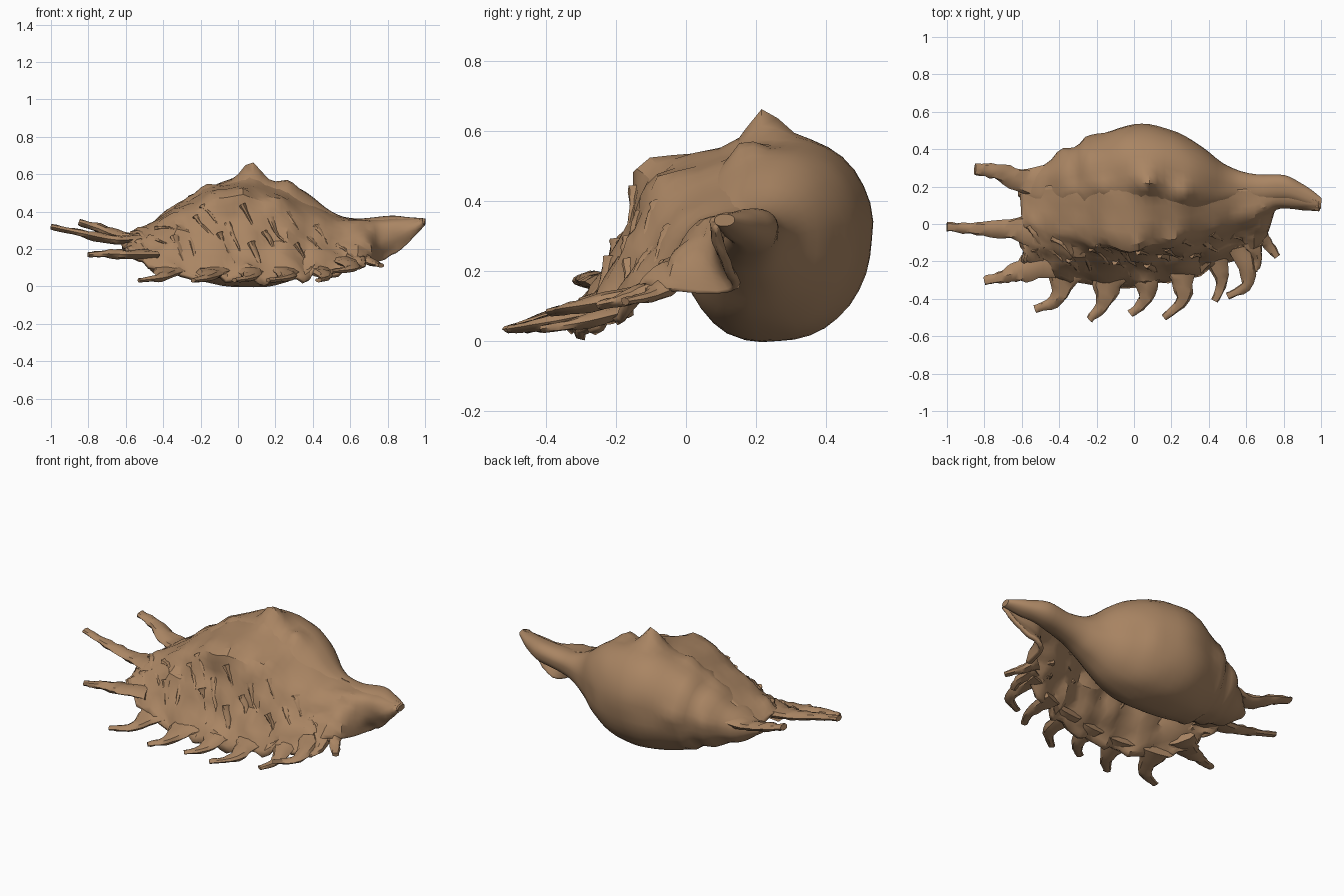
import bpy, bmesh, math, random
from mathutils import Vector, noise

random.seed(4)
cube = bpy.data.objects.get("Cube")
if cube:
    bpy.data.objects.remove(cube)

shell_brown = bpy.data.materials.new("shell brown")
shell_brown.use_nodes = True
shell_brown.diffuse_color = (0.40, 0.235, 0.125, 1)
shell_brown.node_tree.nodes["Principled BSDF"].inputs["Base Color"].default_value = shell_brown.diffuse_color


def smooth_rows(rows, steps):
    """Resample rows of numbers with a smooth curve through every row."""
    out = []
    last = len(rows) - 1
    for i in range(last):
        before, a, b, after = rows[max(i - 1, 0)], rows[i], rows[i + 1], rows[min(i + 2, last)]
        for s in range(steps):
            t = s / steps
            out.append([
                q + 0.5 * t * ((r - p) + t * (2 * p - 5 * q + 4 * r - w + t * (3 * (q - r) + w - p)))
                for p, q, r, w in zip(before, a, b, after)])
    out.append(list(rows[last]))
    return out


def loft(name, rings, closed, angle):
    """Join rows of points with quads; closed rows get end caps."""
    bm = bmesh.new()
    grid = [[bm.verts.new(point) for point in ring] for ring in rings]
    count = len(grid[0])
    for low, high in zip(grid, grid[1:]):
        for j in range(count if closed else count - 1):
            k = (j + 1) % count
            bm.faces.new((low[j], low[k], high[k], high[j]))
    if closed:
        bm.faces.new(grid[0])
        bm.faces.new(grid[-1])
    bmesh.ops.recalc_face_normals(bm, faces=bm.faces)
    mesh = bpy.data.meshes.new(name)
    bm.to_mesh(mesh)
    bm.free()
    mesh.materials.append(shell_brown)
    obj = bpy.data.objects.new(name, mesh)
    bpy.context.collection.objects.link(obj)
    bpy.ops.object.select_all(action="DESELECT")
    obj.select_set(True)
    bpy.context.view_layer.objects.active = obj
    bpy.ops.object.shade_smooth_by_angle(angle=math.radians(angle))
    return obj


# Rounded knobs along the shoulder: centre, push, width
knobs = [
    ((.07, .22, .58), (0, 0, .095), .065),
    ((.27, .17, .55), (0, -.01, .04), .05),
    ((-.18, .19, .52), (0, 0, .03), .05),
    ((-.32, .17, .44), (0, 0, .025), .04),
    ((-.02, -.09, .48), (0, -.045, .025), .06),
    ((.2, -.04, .42), (0, -.03, .03), .05),
    ((-.23, .46, .3), (0, .025, 0), .06),
    ((-.4, .37, .28), (0, .02, 0), .05),
]


def add_knobs(point):
    moved = point.copy()
    for centre, push, width in knobs:
        distance = (point - Vector(centre)).length
        moved += Vector(push) * math.exp(-(distance / width) ** 2)
    return moved


# Body whorl tapering into the spire and the canal: x, front, back, bottom, top
body_sections = [
    (-.62, .15, .2, .2, .24),
    (-.5, .06, .3, .13, .32),
    (-.35, .03, .4, .08, .42),
    (-.2, .01, .465, .03, .51),
    (0, 0, .53, 0, .575),
    (.2, 0, .5, .01, .56),
    (.35, .03, .42, .06, .51),
    (.5, .08, .31, .16, .4),
    (.62, .1, .27, .22, .365),
    (.8, .12, .26, .26, .375),
    (.91, .1, .21, .29, .37),
    (1, .08, .14, .33, .365),
]
rings = []
for x, front, back, bottom, top in smooth_rows(body_sections, 5):
    # Stepped sutures on the spire
    step = 1 + (.05 * math.sin(x * 45) if x < -.25 else 0)
    ring = []
    for j in range(36):
        a = math.tau * j / 36
        # Fuller towards the upper back and the lower front
        full = 1 + .08 * max(0, math.sin(2 * a))
        point = Vector((x, (front + back) / 2 + (back - front) / 2 * step * full * math.cos(a),
                        (bottom + top) / 2 + (top - bottom) / 2 * step * full * math.sin(a)))
        point = add_knobs(point)
        ring.append(point + noise.noise_vector(point * 9) * .005)
    rings.append(ring)
loft("body_whorl", rings, True, 40)

# Flared outer lip: x, then y and z from the crest down to the free edge
lip_sections = [
    (-.6, .19, .23, .05, .25, -.07, .23, -.19, .19),
    (-.5, .2, .3, 0, .3, -.13, .24, -.25, .13),
    (-.3, .22, .43, -.03, .4, -.16, .28, -.31, .06),
    (-.1, .24, .53, -.07, .48, -.17, .28, -.33, .04),
    (.1, .25, .55, -.07, .48, -.17, .26, -.32, .03),
    (.3, .23, .51, -.04, .4, -.15, .24, -.27, .04),
    (.5, .19, .38, .03, .34, -.08, .22, -.2, .07),
    (.67, .19, .345, .07, .33, -.02, .24, -.12, .14),
    (.76, .19, .35, .11, .33, .09, .24, .13, .14),
    (.87, .17, .355, .11, .34, .09, .28, .12, .2),
    (.99, .12, .355, .1, .35, .08, .34, .09, .33),
]
lip_rings = []
for row in smooth_rows(lip_sections, 5):
    x = row[0]
    profile = smooth_rows(list(zip(row[1::2], row[2::2])), 6)
    ring = []
    for j, (y, z) in enumerate(profile):
        point = add_knobs(Vector((x, y, z)))
        # Rough, ribbed growth that strengthens towards the edge
        fade = min(1, 1.5 * j / (len(profile) - 1)) * (1 if x < .7 else .3)
        point += noise.noise_vector(point * 11) * .028 * fade
        point.z += .012 * fade * math.sin(x * 32) + random.uniform(-.01, .01) * fade
        ring.append(point)
    lip_rings.append(ring)
lip = loft("outer_lip", lip_rings, False, 28)
thickness = lip.modifiers.new("thickness", "SOLIDIFY")
thickness.thickness = .025
thickness.offset = 0


def spine(name, path, width, tip_width):
    """Flattened finger with a broad root that narrows quickly."""
    points = [Vector(p) for p in smooth_rows(path, 5)]
    last = len(points) - 1
    rings = []
    for i, point in enumerate(points):
        t = i / last
        along = (points[min(i + 1, last)] - points[max(i - 1, 0)]).normalized()
        side = along.cross(Vector((0, 0, 1))).normalized()
        up = side.cross(along)
        half = tip_width + (width - tip_width) * (1 - t) ** 2
        thick = min(half * .6, .025)
        ring = []
        for j in range(8):
            a = math.tau * j / 8
            offset = side * half * math.cos(a) + up * thick * math.sin(a)
            ring.append(point + offset * random.uniform(.82, 1.18))
        rings.append(ring)
    loft(name, rings, True, 35)


# Long spines at the spire end
spine("spire_spine_back", [(-.4, .22, .3), (-.58, .23, .265), (-.74, .28, .31), (-.85, .29, .345)], .13, .03)
spine("spire_spine_middle", [(-.5, -.03, .255), (-.66, -.025, .25), (-.84, -.025, .285), (-1, -.015, .32)], .1, .024)
spine("spire_spine_front", [(-.46, -.19, .17), (-.6, -.25, .17), (-.7, -.28, .175), (-.8, -.305, .17)], .11, .024)

# Hooked spines along the lip: root, bend and tip in plan, root width
edge_spines = [
    ((-.37, -.25), (-.41, -.4), (-.53, -.455), .1),
    ((-.14, -.28), (-.16, -.42), (-.24, -.51), .1),
    ((.06, -.27), (.06, -.4), (-.02, -.48), .09),
    ((.25, -.23), (.26, -.4), (.16, -.5), .09),
    ((.43, -.17), (.47, -.31), (.43, -.41), .07),
    ((.57, -.12), (.61, -.31), (.5, -.385), .07),
    ((.62, -.09), (.66, -.18), (.64, -.25), .06),
    ((.65, -.04), (.71, -.1), (.765, -.175), .07),
]
for n, (root, bend, tip, width) in enumerate(edge_spines):
    lift = .08 * max(0, (root[0] - .45) / .2)
    path = [(*root, .09 + lift), (*bend, .05 + lift), (*tip, .033 + lift)]
    spine(f"lip_spine_{n + 1}", path, width, .02)

# Small ragged folds lying on the upper face of the lip
for n in range(20):
    column = 3 + n * 3 // 2
    row = 7 + n * 5 % 7
    path = [lip_rings[column + k][row + 2 * k] + Vector((0, -.004, lift))
            for k, lift in enumerate((-.005, .008, .004))]
    spine(f"lip_fold_{n + 1}", path, .03, .008)
